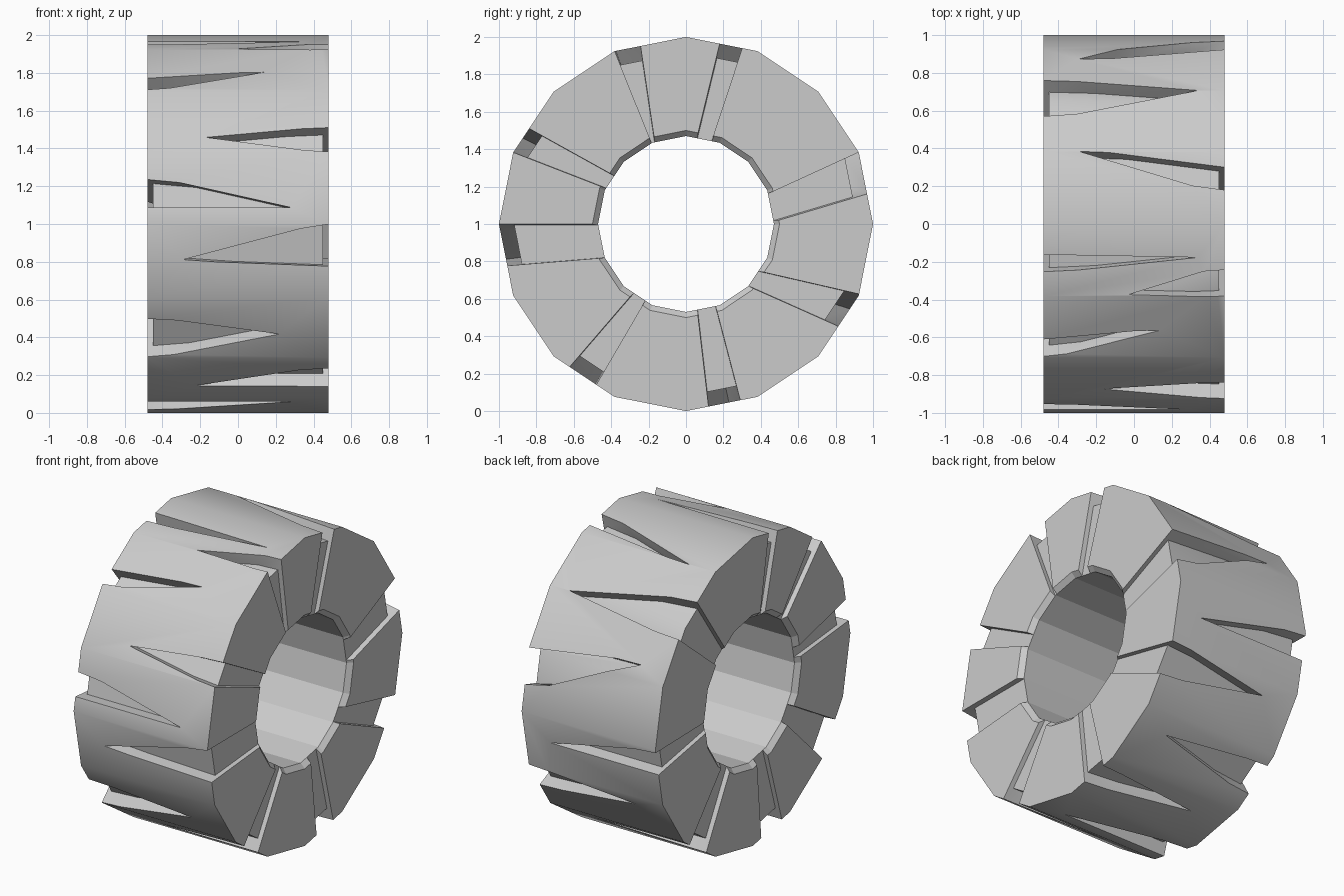
import bpy, bmesh
from math import radians, sin, cos, hypot
from mathutils import Vector

if "Cube" in bpy.data.objects:
    bpy.data.objects.remove(bpy.data.objects["Cube"])

SIDES = 16


def polar(x, r, deg):
    a = radians(deg)
    return Vector((x, r * cos(a), 1 + r * sin(a)))


def add_object(name, bm):
    bmesh.ops.recalc_face_normals(bm, faces=bm.faces)
    mesh = bpy.data.meshes.new(name)
    bm.to_mesh(mesh)
    bm.free()
    ob = bpy.data.objects.new(name, mesh)
    bpy.context.collection.objects.link(ob)
    return ob


def ring(name, profile):
    """Closed (x, radius) profile swept around the x axis."""
    bm = bmesh.new()
    loops = [[bm.verts.new(polar(x, r, 360 * i / SIDES)) for x, r in profile]
             for i in range(SIDES)]
    n = len(profile)
    for i in range(SIDES):
        a, b = loops[i], loops[(i + 1) % SIDES]
        for j in range(n):
            k = (j + 1) % n
            bm.faces.new((a[j], a[k], b[k], b[j]))
    return add_object(name, bm)


def wedge(bm, side, e1, e2, tip_x, tip, i1, i2):
    """Tapering notch: tread edge angles e1/e2, tip, inner rim angles i1/i2."""
    shift = (i1 + i2 - e1 - e2) / 2
    verts = []
    for x, outer, inner in ((.485 * side, e1, i1), (.485 * side, e2, i2),
                            (tip_x, tip, tip + shift)):
        p, q = polar(x, 1, outer), polar(x, .46, inner)
        verts += [bm.verts.new(p + (p - q) * .25), bm.verts.new(q)]
    bmesh.ops.convex_hull(bm, input=verts)


def boolean(ob, cutter):
    mod = ob.modifiers.new("cut", 'BOOLEAN')
    mod.operation = 'DIFFERENCE'
    mod.solver = 'EXACT'
    mod.object = cutter
    bpy.context.view_layer.objects.active = ob
    bpy.ops.object.modifier_apply(modifier="cut")


# Tyre body with a chamfered inner rim
tyre = ring("tyre", [(-.45, .47), (-.48, .5), (-.48, 1),
                     (.48, 1), (.48, .5), (.45, .47)])

# Core that limits how deep the notches go
core = ring("core_limit", [(-.45, .3), (-.45, .92), (.45, .92), (.45, .3)])

# Hand-cut notches: side, edge angles, tip x, tip angle, inner rim angles
notches = [
    (1, 79.4, 72.3, -.29, 67.4, 83, 73),
    (1, 22.5, 9.5, -.29, 27.7, 20, 1),
    (1, -22, -33.7, -.25, -27.3, -33, -45.5),
    (1, -72.9, -83, -.25, -76.5, -70, -82.6),
    (1, 240.8, 230.8, -.23, 240.5, 242, 232.6),
    (1, 193, 180, -.29, 191, 203, 180),
    (1, 157.5, 148.7, -.17, 152.3, 156, 146),
    (1, 112.4, 104.2, -.03, 112, 113, 111),
    (-1, 104.9, 99.6, .34, 100.4, 105, 99),
    (-1, 134.6, 128.4, .14, 125, 135, 128),
    (-1, 174.9, 166.1, .28, 174.9, 175, 166),
    (-1, 224.7, 210.7, .22, 216.4, 225, 211),
    (-1, 265, 252.5, .28, 252.5, 265, 252),
    (-1, 311, 299, .25, 307, 311, 299),
    (-1, 359, 350, .3, 350, 359, 350),
    (-1, 54.5, 39.6, .34, 45, 54, 40),
]
bm = bmesh.new()
for n in notches:
    wedge(bm, *n)
cutter = add_object("notch_cutter", bm)
cutter.hide_render = True
boolean(cutter, core)
boolean(tyre, cutter)
for helper in (core, cutter):
    bpy.data.objects.remove(helper)

# Smooth tread, flat faceted bore
bpy.ops.object.select_all(action='DESELECT')
tyre.select_set(True)
bpy.context.view_layer.objects.active = tyre
bpy.ops.object.shade_smooth_by_angle(angle=radians(30))
for f in tyre.data.polygons:
    if hypot(f.center.y, f.center.z - 1) < .55:
        f.use_smooth = False
